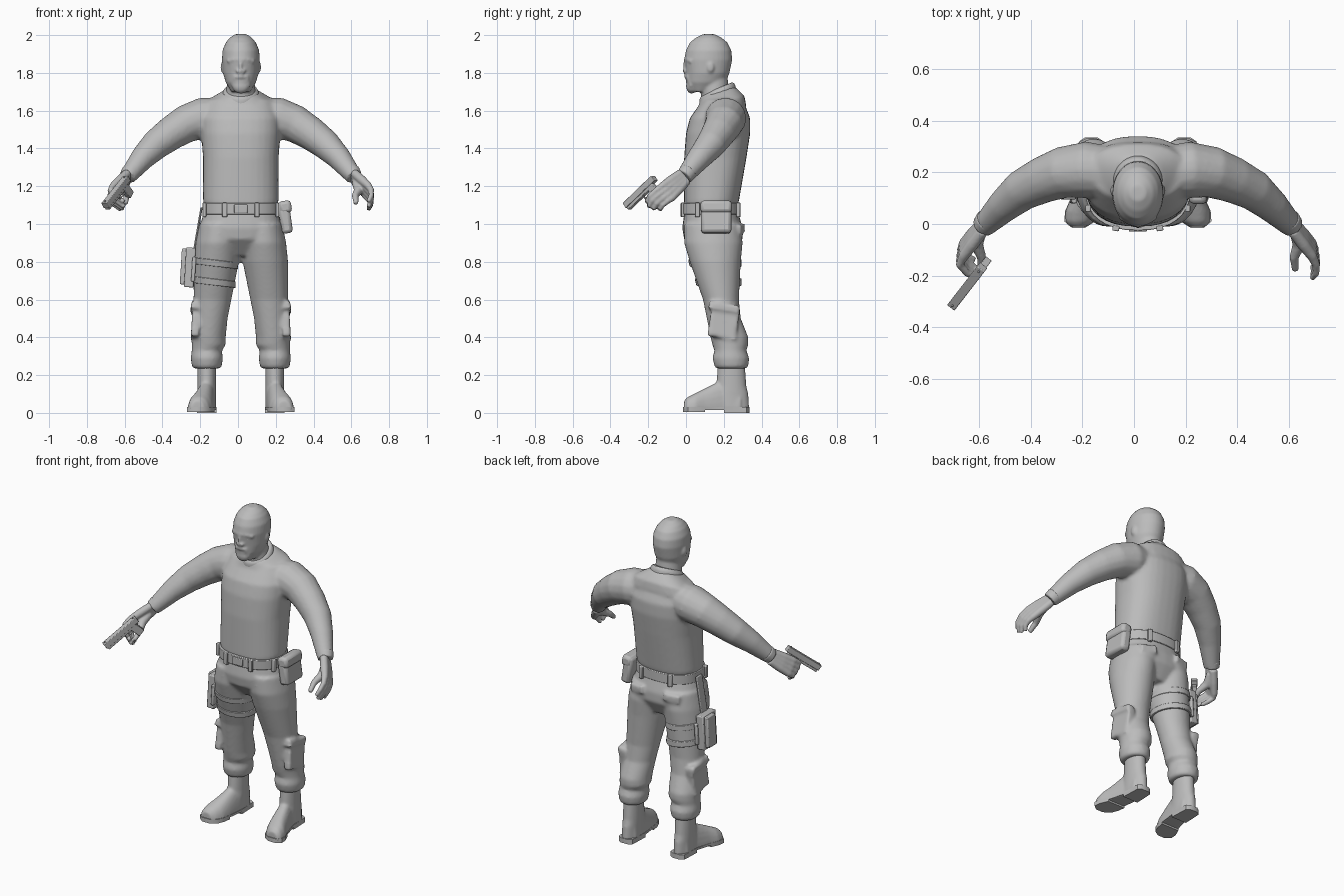
import bpy, bmesh
from math import sin, cos, pi, copysign
from mathutils import Vector, Matrix

old = bpy.data.objects.get("Cube")
if old:
    bpy.data.objects.remove(old)

MID = 0.015  # the figure's own centre line
SIDES = (1, -1)
grey = bpy.data.materials.new("plain grey")
grey.use_nodes = True
grey.diffuse_color = (0.5, 0.5, 0.5, 1)
grey.node_tree.nodes["Principled BSDF"].inputs["Base Color"].default_value = grey.diffuse_color


def circle(count):
    return [(cos(2 * pi * k / count), sin(2 * pi * k / count)) for k in range(count)]


def power(value, exponent):
    return copysign(abs(value) ** exponent, value)


def skin_rings(bm, rings):
    """Bridge successive vertex rings and cap both ends."""
    for lower, upper in zip(rings, rings[1:]):
        for i in range(len(lower)):
            j = (i + 1) % len(lower)
            bm.faces.new((lower[i], lower[j], upper[j], upper[i]))
    bm.faces.new(rings[0])
    bm.faces.new(rings[-1])


def stack(bm, sections, roundness=1, tilt=0, lean=0):
    """Horizontal rings: (height, centre x, half width, front y, back y)."""
    rings = []
    for height, centre, half, front, back in sections:
        ring = []
        for c, s in circle(32):
            dx = half * power(c, roundness)
            dy = (back - front) / 2 * power(s, roundness)
            ring.append(bm.verts.new((MID + centre + dx, (front + back) / 2 + dy, height + tilt * dx + lean * dy)))
        rings.append(ring)
    skin_rings(bm, rings)


def tube(bm, side, points):
    """Round limb through points (x, y, z, radius), on either side of the body."""
    path = [Vector((MID + side * x, y, z)) for x, y, z, radius in points]
    rings = []
    for i, here in enumerate(path):
        along = path[min(i + 1, len(path) - 1)] - path[max(i - 1, 0)]
        across = along.cross(Vector((0, 0, 1))).normalized()
        upward = along.cross(across).normalized()
        rings.append([bm.verts.new(here + points[i][-1] * (c * across + s * upward)) for c, s in circle(16)])
    skin_rings(bm, rings)


def ball(bm, x, y, z, size):
    place = Matrix.Translation((MID + x, y, z)) @ Matrix.Diagonal((*size, 1))
    bmesh.ops.create_uvsphere(bm, u_segments=20, v_segments=12, radius=1, matrix=place)


def box(bm, centre, size, turn=Matrix.Identity(4)):
    place = Matrix.Translation(centre) @ turn @ Matrix.Diagonal((*size, 1))
    bmesh.ops.create_cube(bm, size=1, matrix=place)


def rot(axis, angle):
    return Matrix.Rotation(angle, 4, axis)


def finish(name, bm, voxel=0, bevel=0):
    """Make the object; a voxel size fuses its pieces into one smooth skin."""
    bmesh.ops.recalc_face_normals(bm, faces=bm.faces)
    mesh = bpy.data.meshes.new(name)
    bm.to_mesh(mesh)
    bm.free()
    mesh.materials.append(grey)
    part = bpy.data.objects.new(name, mesh)
    bpy.context.collection.objects.link(part)
    if bevel:
        modifier = part.modifiers.new("Bevel", "BEVEL")
        modifier.width, modifier.segments = bevel, 2
    if voxel:
        modifier = part.modifiers.new("Remesh", "REMESH")
        modifier.mode, modifier.voxel_size, modifier.use_smooth_shade = "VOXEL", voxel, True
        part.modifiers.new("Smooth", "SMOOTH").iterations = 4
    else:
        bpy.ops.object.select_all(action="DESELECT")
        part.select_set(True)
        bpy.context.view_layer.objects.active = part
        bpy.ops.object.shade_smooth_by_angle(angle=0.7)


# sweater: torso, sloping yoke and both sleeves fused
bm = bmesh.new()
stack(bm, [(1.09, 0, .19, -.01, .27), (1.12, 0, .2, -.01, .28), (1.35, 0, .2, -.01, .32),
           (1.48, 0, .21, 0, .34), (1.56, 0, .21, .02, .34), (1.66, 0, .17, .09, .3)], .85)
stack(bm, [(1.58, 0, .22, .04, .32), (1.64, 0, .19, .06, .31), (1.7, 0, .09, .08, .26)], .85, lean=.3)
for side in SIDES:
    tube(bm, side, [(.1, .2, 1.57, .1), (.2, .21, 1.56, .11), (.29, .2, 1.53, .1), (.37, .17, 1.48, .09),
                    (.45, .13, 1.42, .08), (.52, .07, 1.35, .065), (.6, -.01, 1.25, .045)])
finish("sweater", bm, .011)

# collar and cuffs
bm = bmesh.new()
stack(bm, [(1.66, 0, .1, .07, .27), (1.7, 0, .095, .07, .26), (1.72, 0, .08, .09, .25)], lean=.4)
finish("collar", bm, .007)
bm = bmesh.new()
for side in SIDES:
    tube(bm, side, [(.58, .015, 1.28, .05), (.6, -.01, 1.25, .045)])
finish("sleeve_cuffs", bm, .006)

# head with brow, nose, ears, moustache, beard and neck
bm = bmesh.new()
stack(bm, [(1.7, 0, .05, .03, .13), (1.75, 0, .08, 0, .21), (1.8, 0, .095, 0, .23), (1.87, 0, .1, -.01, .245),
           (1.92, 0, .097, 0, .24), (1.96, 0, .08, .02, .22), (1.985, 0, .06, .05, .19), (2.005, 0, .03, .09, .15)])
stack(bm, [(1.6, 0, .09, .08, .25), (1.68, 0, .08, .08, .23), (1.78, 0, .07, .07, .22)])
tube(bm, 1, [(0, 0, 1.87, .012), (0, -.02, 1.81, .02), (0, 0, 1.8, .014)])
ball(bm, 0, .03, 1.73, (.045, .03, .04))
for side in SIDES:
    tube(bm, side, [(.01, 0, 1.87, .011), (.04, .01, 1.87, .011), (.07, .03, 1.86, .011)])
    tube(bm, side, [(0, 0, 1.78, .011), (.03, .01, 1.78, .011), (.04, .03, 1.73, .012)])
    ball(bm, side * .016, -.005, 1.81, (.01, .01, .01))
    ball(bm, side * .097, .13, 1.83, (.01, .02, .03))
finish("head", bm, .007)
bm = bmesh.new()
for side in SIDES:
    ball(bm, side * .035, .017, 1.846, (.015, .013, .008))
finish("eyes", bm)

# trousers: hips, seat, legs, bunched hems and pockets fused
bm = bmesh.new()
stack(bm, [(1.1, 0, .18, 0, .27), (1.05, 0, .2, -.01, .28), (.98, 0, .22, -.02, .3),
           (.92, 0, .23, -.01, .3), (.83, 0, .12, .07, .25)], .85)
for side in SIDES:
    stack(bm, [(height, side * centre, half, front, back) for height, centre, half, front, back in (
        (1, .11, .11, -.01, .29), (.9, .12, .12, -.01, .3), (.8, .13, .12, .02, .29), (.6, .15, .1, .09, .28),
        (.5, .16, .09, .11, .29), (.4, .17, .09, .13, .33), (.36, .17, .09, .14, .33), (.33, .18, .08, .15, .32),
        (.29, .18, .085, .14, .335), (.25, .18, .08, .15, .33), (.235, .18, .07, .16, .32))])
    ball(bm, side * .1, .22, .94, (.09, .08, .08))
    turn = rot("Y", -side * .06) @ rot("X", -.15)
    box(bm, (MID + side * .24, .2, .48), (.04, .15, .17), turn)
    box(bm, (MID + side * .245, .2, .56), (.04, .16, .04), turn)
    box(bm, (MID + side * .12, .287, .975), (.1, .03, .045), rot("Z", -side * .25) @ rot("Y", side * .1))
finish("trousers", bm, .01)

# belt with loops and buckle
bm = bmesh.new()
stack(bm, [(height, 0, .203, -.025, .286) for height in (1.05, 1.11)], .85)
finish("belt", bm, bevel=.003)
bm = bmesh.new()
box(bm, (MID, -.024, 1.08), (.07, .012, .046))
for side in SIDES:
    for x, y, angle in ((.085, -.017, .15), (.1, .278, -.2), (.193, .06, pi / 2)):
        box(bm, (MID + side * x, y, 1.075), (.026, .02, .075), rot("Z", side * angle))
finish("buckle_and_loops", bm, bevel=.004)

# hip pouch with flap
bm = bmesh.new()
turn = rot("Y", -.14)
box(bm, (.25, .16, 1.035), (.06, .16, .17), turn)
box(bm, (.25, .16, 1.09), (.066, .165, .066), turn)
finish("hip_pouch", bm, bevel=.018)

# thigh holster, hanger and leg straps
bm = bmesh.new()
turn = rot("Y", .06)
box(bm, (-.255, .16, .77), (.05, .13, .21), turn)
box(bm, (-.285, .17, .775), (.035, .08, .19), turn)
box(bm, (-.235, .16, .76), (.02, .16, .13), turn)
box(bm, (-.213, .15, .97), (.012, .06, .24), rot("Y", .17))
finish("thigh_holster", bm, bevel=.006)
bm = bmesh.new()
for height, centre, half, front in ((.775, -.135, .12, .02), (.675, -.142, .115, .055)):
    stack(bm, [(height + lift, centre, half, front - lift / 4, .295) for lift in (0, .035)], tilt=-.12)
finish("thigh_straps", bm, bevel=.003)

# boots: upright shafts and splayed uppers
bm = bmesh.new()
for side in SIDES:
    stack(bm, [(height, side * .18, .05, front, back) for height, front, back in (
        (.28, .17, .31), (.14, .16, .32), (.1, .14, .33), (.02, .13, .335))])
    rings = []
    for y, centre, half, top in ((.29, .18, .05, .13), (.2, .18, .05, .165), (.1, .2, .06, .115),
                                 (.05, .215, .066, .09), (.01, .225, .056, .07), (-.01, .23, .036, .05)):
        rings.append([bm.verts.new((MID + side * (centre + half * power(c, .8)), y, .015 + top * max(s, 0)))
                      for c, s in circle(24)])
    skin_rings(bm, rings)
finish("boots", bm, .008)

# soles with raised heels
bm = bmesh.new()
outline = ((.18, .335, .025), (.18, .32, .047), (.18, .2, .052), (.2, .1, .06),
           (.215, .05, .067), (.225, .01, .06), (.23, -.015, .025))
for side in SIDES:
    for part, bottom in ((outline, .016), (outline[:3], 0), (outline[3:], .004)):
        loop = [(MID + side * (x + half), y) for x, y, half in part]
        loop += [(MID + side * (x - half), y) for x, y, half in reversed(part)]
        skin_rings(bm, [[bm.verts.new((x, y, z)) for x, y in loop] for z in (bottom, .03)])
finish("boot_soles", bm)

# hands: relaxed left, gripping right
for side, name, curl in ((1, "left_hand", 0), (-1, "right_hand", -.06)):
    bm = bmesh.new()
    for finger, length in enumerate((.95, 1, .9, .7)):
        spread = .027 * (finger - 1.5)
        wrist = Vector((.6, -.01 + .4 * spread, 1.25 - .5 * spread))
        knuckle = Vector((.675, -.1 + .6 * spread, 1.17 - .8 * spread))
        path = [(*wrist, .023), (*wrist.lerp(knuckle, .55), .024), (*knuckle, .02)]
        for bend, radius in (((.016, -.035, -.025), .016), ((.016 + curl / 2, -.07, -.055), .014),
                             ((curl, -.09, -.09), .012)):
            path.append((*(knuckle + length * Vector(bend)), radius))
        tube(bm, side, path)
    tube(bm, side, [(.61, -.03, 1.22, .024), (.625, -.08, 1.18, .026), (.605, -.13, 1.15, .018), (.61, -.18, 1.11, .013)])
    finish(name, bm, .006)

# pistol: built along its own axis, then aimed
bm = bmesh.new()
box(bm, (.115, 0, 0), (.24, .036, .034))
box(bm, (.125, 0, -.022), (.21, .028, .02))
box(bm, (.035, 0, -.055), (.045, .028, .07), rot("Y", .2))
box(bm, (.085, 0, -.05), (.055, .01, .006))
box(bm, (.11, 0, -.04), (.006, .01, .024))
for sight in (.01, .22):
    box(bm, (sight, 0, .019), (.01, .008, .008))
aim = Vector((-.12, -.155, -.15)).normalized()
across = Vector((0, 0, 1)).cross(aim).normalized()
frame = Matrix((aim, across, aim.cross(across))).transposed().to_4x4()
frame.translation = (-.59, -.17, 1.24)
bm.transform(frame)
finish("pistol", bm, bevel=.003)
